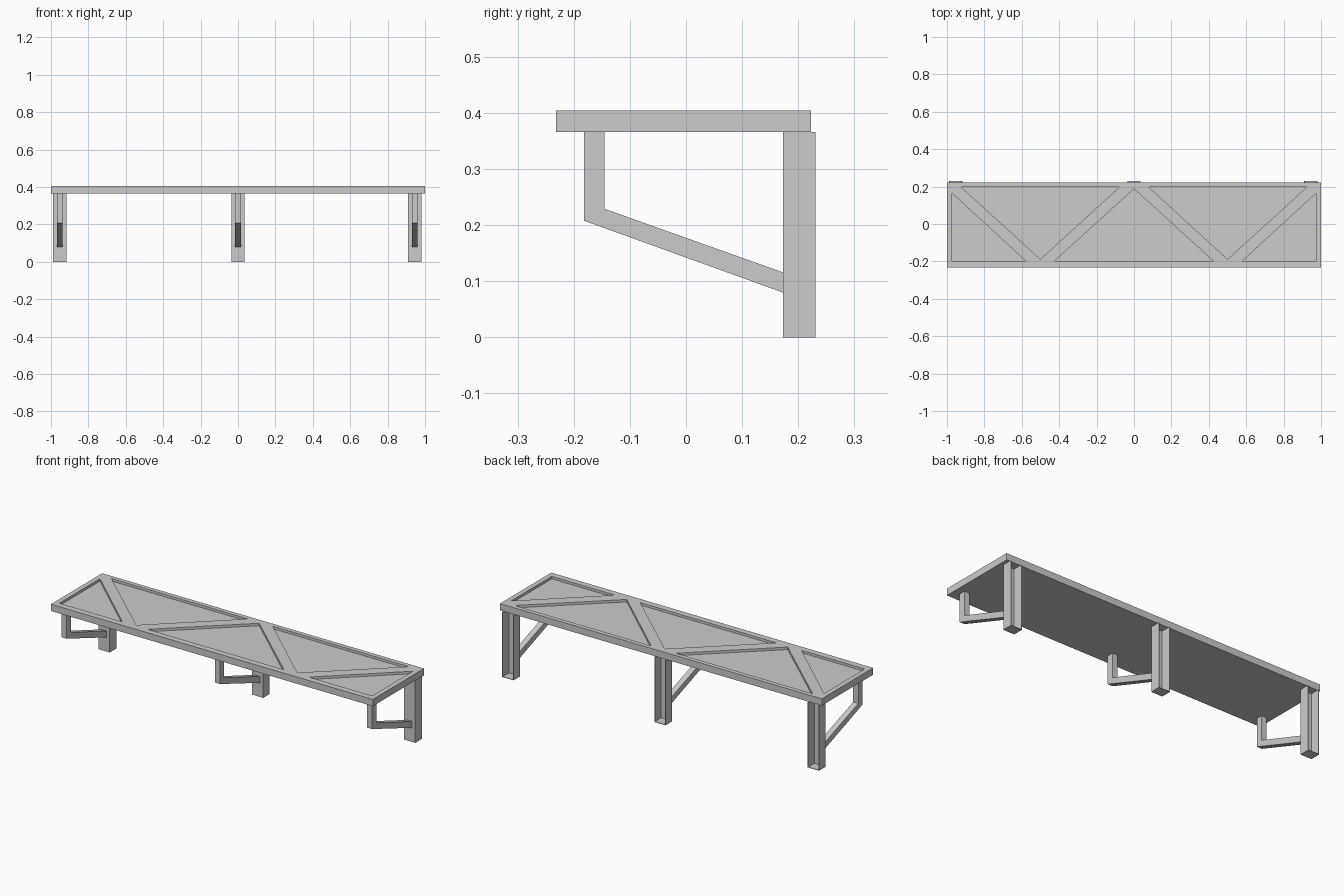
import bpy, bmesh

if "Cube" in bpy.data.objects:
    bpy.data.objects.remove(bpy.data.objects["Cube"])

Z_TOP, Z_UNDER = 0.404, 0.366


def prism(name, profiles, place, lo, hi):
    """Extrude closed 2D profiles between lo and hi; place maps (a, b, depth) to xyz."""
    bm = bmesh.new()
    for pts in profiles:
        rings = [[bm.verts.new(place(a, b, d)) for a, b in pts] for d in (lo, hi)]
        n = len(pts)
        bm.faces.new(rings[0])
        bm.faces.new(rings[1])
        for i in range(n):
            j = (i + 1) % n
            bm.faces.new((rings[0][i], rings[0][j], rings[1][j], rings[1][i]))
    bmesh.ops.recalc_face_normals(bm, faces=bm.faces)
    me = bpy.data.meshes.new(name)
    bm.to_mesh(me)
    bm.free()
    ob = bpy.data.objects.new(name, me)
    bpy.context.collection.objects.link(ob)
    return ob


def along_z(a, b, d):
    return (a, b, d)


def along_x(a, b, d):
    return (d, a, b)


def rect(x0, x1, y0, y1):
    return [(x0, y0), (x1, y0), (x1, y1), (x0, y1)]


# Seat slab with triangular pockets between zigzag ribs
seat = prism("seat", [rect(-1, 1, -0.232, 0.223)], along_z, Z_UNDER, Z_TOP)
end_pocket = [(-0.972, 0.163), (-0.972, -0.197), (-0.58, -0.197)]
back_pocket = [(-0.925, 0.198), (-0.078, 0.198), (-0.5, -0.188)]
middle_pocket = [(-0.423, -0.197), (0.423, -0.197), (0, 0.188)]
pockets = [middle_pocket]
for p in (end_pocket, back_pocket):
    pockets += [p, [(-x, y) for x, y in p]]
cutter = prism("pocket_cutter", pockets, along_z, Z_TOP - 0.014, Z_TOP + 0.05)
cutter.hide_render = True
cutter.hide_viewport = True
cut = seat.modifiers.new("pockets", 'BOOLEAN')
cut.operation = 'DIFFERENCE'
cut.solver = 'EXACT'
cut.object = cutter

# Bracket outline in the side view: upright and sloping strut
bracket = [(-0.182, Z_UNDER), (-0.182, 0.208), (0.175, 0.079),
           (0.175, 0.115), (-0.145, 0.229), (-0.145, Z_UNDER)]
W, T, Y0, Y1 = 0.035, 0.003, 0.173, 0.231

for side, cx in (("left", -0.953), ("middle", 0.0), ("right", 0.945)):
    # Rear leg: thin channel open to the back, closed by a foot plate
    channel = [(cx - W, Y1), (cx - W, Y0), (cx + W, Y0), (cx + W, Y1),
               (cx + W - T, Y1), (cx + W - T, Y0 + T),
               (cx - W + T, Y0 + T), (cx - W + T, Y1)]
    prism(side + "_leg", [channel], along_z, T, Z_UNDER)
    prism(side + "_foot_plate", [rect(cx - W, cx + W, Y0, Y1)], along_z, 0, T)
    # Bent bar supporting the front of the seat
    prism(side + "_bracket", [bracket], along_x, cx - 0.016, cx + 0.016)
